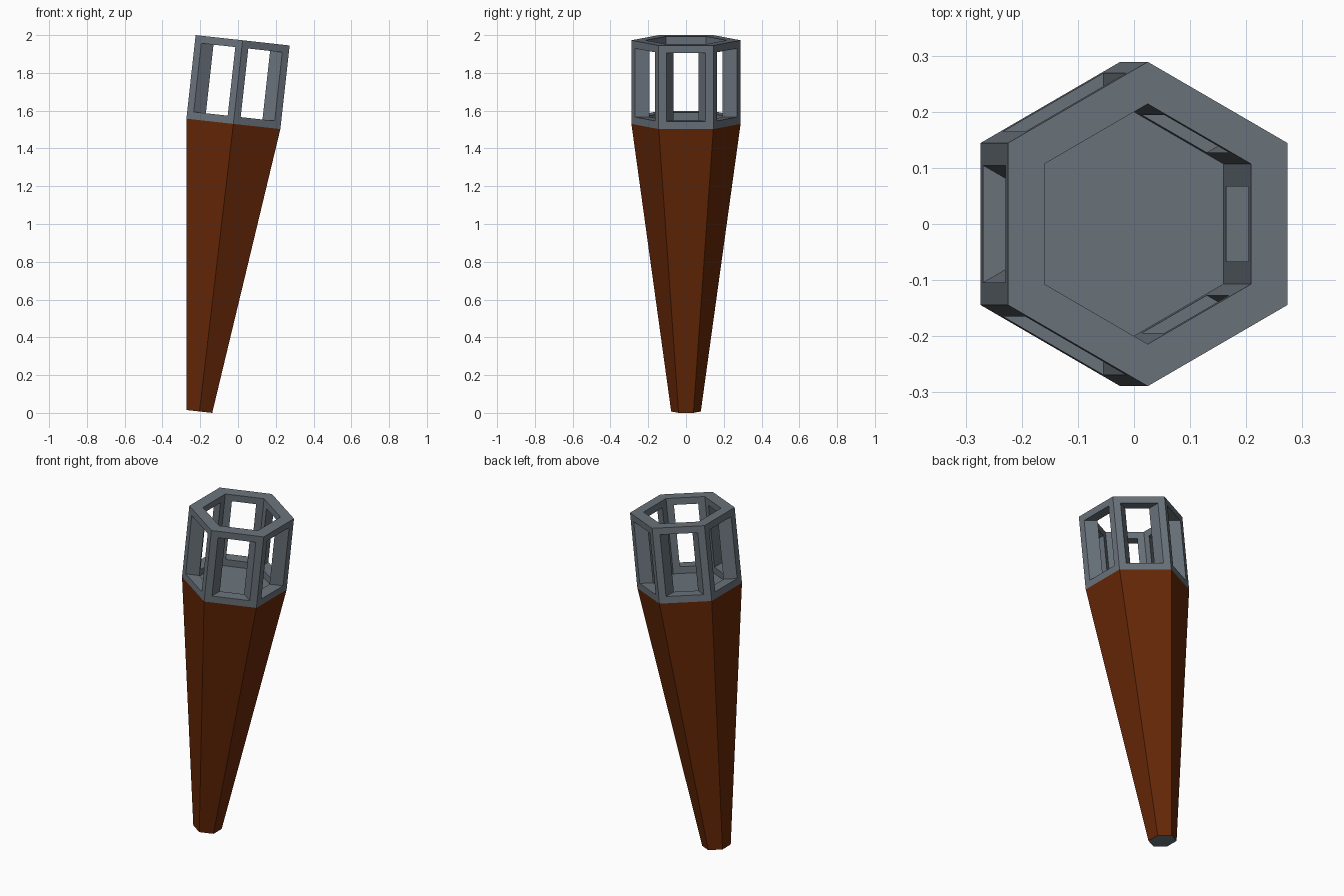
import bpy, bmesh, math
from mathutils import Vector, Matrix

if "Cube" in bpy.data.objects:
    bpy.data.objects.remove(bpy.data.objects["Cube"])

TILT = Matrix.Rotation(math.radians(6.3), 3, 'Y')
BASE = Vector((-0.204, 0, 0.0075))      # centre of the grip's lower end
MID = Vector((-0.0245, 0, 1.5300))      # where grip meets cage
TOP = Vector((0.0245, 0, 1.9726))       # centre of the cage's upper rim
OUTER, INNER, END, BAR = 0.289, 0.214, 0.0785, 0.04


def ring(bm, centre, radius):
    """Tilted hexagon of vertices with corners towards +y and -y."""
    return [bm.verts.new(centre + TILT @ Vector((
        radius * math.cos(math.radians(90 + 60 * k)),
        radius * math.sin(math.radians(90 + 60 * k)), 0))) for k in range(6)]


def skin(bm, low, high):
    """Six quads joining two hexagons."""
    return [bm.faces.new((low[k], low[(k + 1) % 6], high[(k + 1) % 6], high[k]))
            for k in range(6)]


def material(name, rgb):
    m = bpy.data.materials.new(name)
    m.diffuse_color = (*rgb, 1)
    m.use_nodes = True
    m.node_tree.nodes["Principled BSDF"].inputs["Base Color"].default_value = m.diffuse_color
    return m


def finish(bm, name, materials):
    bmesh.ops.recalc_face_normals(bm, faces=bm.faces[:])
    me = bpy.data.meshes.new(name)
    bm.to_mesh(me)
    bm.free()
    for m in materials:
        me.materials.append(m)
    ob = bpy.data.objects.new(name, me)
    bpy.context.collection.objects.link(ob)
    return ob


brown = material("brown_wood", (0.135, 0.021, 0.002))
steel = material("dark_steel", (0.145, 0.172, 0.2))

# Tapered grip: brown sides, steel end caps
bm = bmesh.new()
low, high = ring(bm, BASE, END), ring(bm, MID, OUTER)
for f in skin(bm, low, high):
    f.material_index = 1
bm.faces.new(low[::-1])
bm.faces.new(high)
finish(bm, "grip", (steel, brown))

# Open cage: hollow hexagonal wall with a window through each side
bm = bmesh.new()
out_low, out_high = ring(bm, MID, OUTER), ring(bm, TOP, OUTER)
in_low, in_high = ring(bm, MID, INNER), ring(bm, TOP, INNER)
outside = skin(bm, out_low, out_high)
inside = skin(bm, in_high, in_low)
skin(bm, out_high, in_high)
bm.normal_update()
bmesh.ops.inset_individual(bm, faces=outside + inside, thickness=BAR,
                           use_even_offset=True)
for a, b in zip(outside, inside):
    edges = list(a.edges) + list(b.edges)
    bmesh.ops.delete(bm, geom=[a, b], context='FACES_ONLY')
    bmesh.ops.bridge_loops(bm, edges=edges)
finish(bm, "cage", (steel,))
